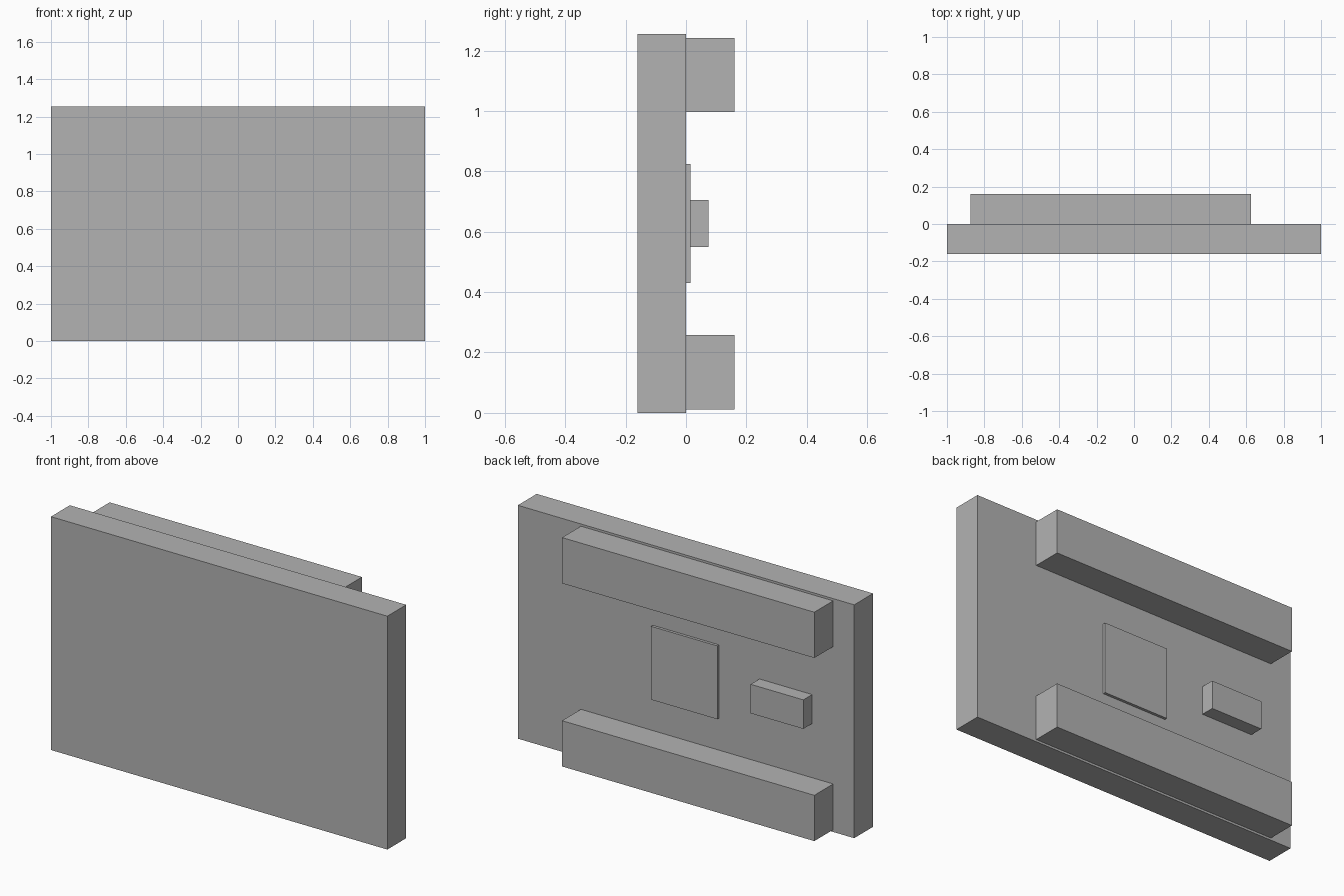
import bpy

cube = bpy.data.objects.get("Cube")
if cube:
    bpy.data.objects.remove(cube, do_unlink=True)

# Single plain grey
GREY = (0.45, 0.45, 0.45, 1.0)
grey = bpy.data.materials.new("plain_grey")
grey.use_nodes = True
grey.diffuse_color = GREY
for node in grey.node_tree.nodes:
    if node.type == 'BSDF_PRINCIPLED':
        node.inputs["Base Color"].default_value = GREY


def box(name, x, y, z):
    """Box spanning the given (low, high) range on each axis."""
    spans = (x, y, z)
    bpy.ops.mesh.primitive_cube_add(size=1, location=[(a + b) / 2 for a, b in spans])
    obj = bpy.context.object
    obj.name = name
    obj.scale = [b - a for a, b in spans]
    bpy.ops.object.transform_apply(location=False, rotation=False, scale=True)
    obj.data.materials.append(grey)
    return obj


HEIGHT = 1.254
DEPTH = 0.16

# Main slab
box("front_panel", (-1, 1), (-DEPTH, 0), (0, HEIGHT))

# Matching rails along the top and bottom of the back
margin, rail_height = 0.012, 0.246
for name, low in (("lower_rail", margin),
                  ("upper_rail", HEIGHT - margin - rail_height)):
    box(name, (-0.875, 0.625), (0, DEPTH), (low, low + rail_height))

# Thin square plate and small block on the back, at mid height
middle = HEIGHT / 2
box("back_plate", (-0.197, 0.197), (0, 0.015), (middle - 0.197, middle + 0.197))
box("back_block", (-0.75, -0.437), (0, 0.075), (middle - 0.078, middle + 0.078))
